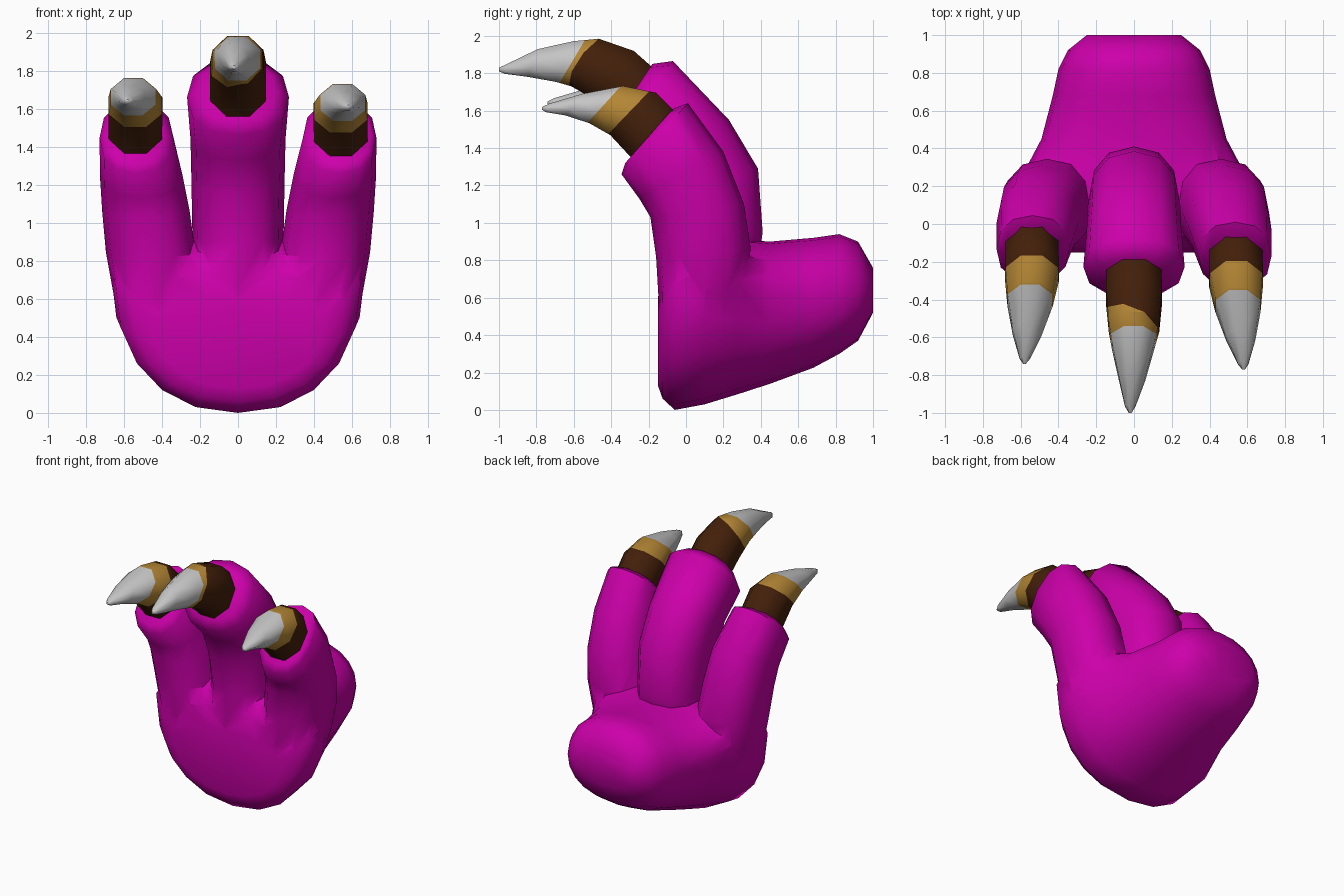
import bpy, bmesh, math
from mathutils import Vector

if "Cube" in bpy.data.objects:
    bpy.data.objects.remove(bpy.data.objects["Cube"])


def material(name, rgb):
    m = bpy.data.materials.new(name)
    m.diffuse_color = (*rgb, 1)
    m.use_nodes = True
    m.node_tree.nodes["Principled BSDF"].inputs["Base Color"].default_value = m.diffuse_color
    return m


SKIN = material("magenta skin", (0.605, 0.0, 0.40))
CLAW = [material("dark brown", (0.056, 0.014, 0.003)),
        material("tan", (0.46, 0.24, 0.036)),
        material("light grey", (0.56, 0.56, 0.56))]


def unit_ring(n, e, offset):
    """Points of a unit superellipse with exponent e."""
    out = []
    for i in range(n):
        a = 2 * math.pi * (i + offset) / n
        c, s = math.cos(a), math.sin(a)
        out.append((math.copysign(abs(c) ** (2 / e), c), math.copysign(abs(s) ** (2 / e), s)))
    return out


def loft(rings):
    """Closed skin through equal-sized rings of points."""
    bm = bmesh.new()
    vs = [[bm.verts.new(p) for p in r] for r in rings]
    n = len(vs[0])
    for a, b in zip(vs, vs[1:]):
        for i in range(n):
            j = (i + 1) % n
            bm.faces.new((a[i], a[j], b[j], b[i]))
    bm.faces.new(vs[0])
    bm.faces.new(vs[-1])
    bmesh.ops.recalc_face_normals(bm, faces=bm.faces)
    return bm


def finish(name, bm, mats):
    me = bpy.data.meshes.new(name)
    bm.to_mesh(me)
    bm.free()
    for m in mats:
        me.materials.append(m)
    ob = bpy.data.objects.new(name, me)
    bpy.context.collection.objects.link(ob)
    return ob


def smooth(ob, angle):
    bpy.ops.object.select_all(action='DESELECT')
    ob.select_set(True)
    bpy.context.view_layer.objects.active = ob
    bpy.ops.object.shade_smooth_by_angle(angle=math.radians(angle))


def tube(stations, side, n, e, offset, shift=(0, 0, 0)):
    """Station: front y, front z, back y, back z, centre x, half width."""
    rings = []
    for fy, fz, by, bz, cx, hw in stations:
        f, b = Vector((0, fy, fz)), Vector((0, by, bz))
        mid, v = (f + b) / 2 + Vector(shift), (b - f) / 2
        rings.append([mid + Vector((side * cx + hw * p, 0, 0)) + v * q
                      for p, q in unit_ring(n, e, offset)])
    return loft(rings)


# Palm and heel: y, half width, bottom z, widest z, top z
PALM = [(-.15, .44, .13, .48, .60), (-.125, .56, .06, .58, .74), (-.06, .645, .0, .68, .84),
        (.10, .67, .03, .75, .92), (.28, .58, .085, .70, .91), (.45, .49, .14, .63, .90),
        (.68, .43, .225, .61, .92), (.82, .40, .30, .62, .94), (.92, .35, .37, .63, .90),
        (1.0, .25, .52, .64, .76)]
rings = []
for y, hw, zb, zw, zt in PALM:
    rings.append([Vector((hw * p, y, zw + q * ((zt - zw) if q > 0 else (zw - zb))))
                  for p, q in unit_ring(20, 2.2, 0)])
foot = finish("foot", loft(rings), [SKIN])

# Toes, fused into the palm
MID_TOE = [(-.11, .35, .30, .5, 0, .24), (-.15, .65, .38, .75, 0, .24),
           (-.145, .9, .41, .95, 0, .24), (-.19, 1.15, .385, 1.29, 0, .245),
           (-.26, 1.33, .23, 1.55, 0, .25),
           (-.385, 1.46, -.07, 1.865, 0, .268), (-.385, 1.54, -.18, 1.85, 0, .20)]
SIDE_TOE = [(-.11, .35, .28, .4, .35, .22), (-.147, .6, .33, .65, .42, .235),
            (-.16, .82, .345, .87, .46, .235),
            (-.19, 1.03, .31, 1.1, .485, .23), (-.25, 1.13, .20, 1.38, .51, .217),
            (-.345, 1.26, .01, 1.64, .535, .193), (-.325, 1.32, -.07, 1.61, .545, .155)]
for stations, side, back in ((MID_TOE, 1, 0), (SIDE_TOE, 1, 0), (SIDE_TOE, -1, .035)):
    # the left toe leans slightly further back
    stations = [(a + back * (i > 3), b, c + back * (i > 3), d, e, f)
                for i, (a, b, c, d, e, f) in enumerate(stations)]
    toe = finish("toe", tube(stations, side, 12, 2.3, 0), [SKIN])
    mod = foot.modifiers.new("fuse", 'BOOLEAN')
    mod.operation, mod.solver, mod.object = 'UNION', 'EXACT', toe
    bpy.context.view_layer.objects.active = foot
    bpy.ops.object.modifier_apply(modifier=mod.name)
    bpy.data.objects.remove(toe)
smooth(foot, 60)

# Claws, cut into three colour bands by two planes each
MID_CLAW = [(-.33, 1.48, -.10, 1.77, 0, .15), (-.39, 1.56, -.18, 1.85, 0, .158),
            (-.50, 1.65, -.27, 1.93, 0, .16), (-.62, 1.72, -.46, 1.995, 0, .145),
            (-.70, 1.745, -.60, 1.98, -.005, .12), (-.85, 1.775, -.79, 1.935, -.01, .075),
            (-.97, 1.795, -.96, 1.85, -.02, .03), (-1.0, 1.81, -1.0, 1.83, -.02, .008)]
SIDE_CLAW = [(-.19, 1.22, .05, 1.50, .54, .14), (-.29, 1.325, -.07, 1.625, .54, .152),
             (-.415, 1.46, -.15, 1.705, .54, .154), (-.525, 1.525, -.33, 1.74, .55, .13),
             (-.65, 1.57, -.55, 1.695, .565, .083), (-.75, 1.59, -.73, 1.64, .578, .03),
             (-.77, 1.605, -.77, 1.62, .58, .008)]


def claw(name, stations, side, planes, shift=(0, 0, 0)):
    bm = tube(stations, side, 8, 2.0, .5, shift)
    planes = [(Vector(c) + Vector(shift), Vector(n)) for c, n in planes]
    for c, n in planes:
        bmesh.ops.bisect_plane(bm, geom=bm.verts[:] + bm.edges[:] + bm.faces[:],
                               plane_co=c, plane_no=n)
    for f in bm.faces:
        mid = f.calc_center_median()
        f.material_index = sum((mid - c).dot(n) > 0 for c, n in planes)
    smooth(finish(name, bm, CLAW), 60)


claw("middle_claw", MID_CLAW, 1, [((0, -.52, 1.86), (-.4, -.84, .54)),
                                  ((0, -.61, 1.86), (0, -.84, .5))])
SIDE_PLANES = [((0, -.305, 1.59), (0, -.72, .69)), ((0, -.44, 1.63), (0, -.74, .67))]
claw("right_claw", SIDE_CLAW, 1, SIDE_PLANES)
claw("left_claw", SIDE_CLAW, -1, SIDE_PLANES, (0, .03, .03))
